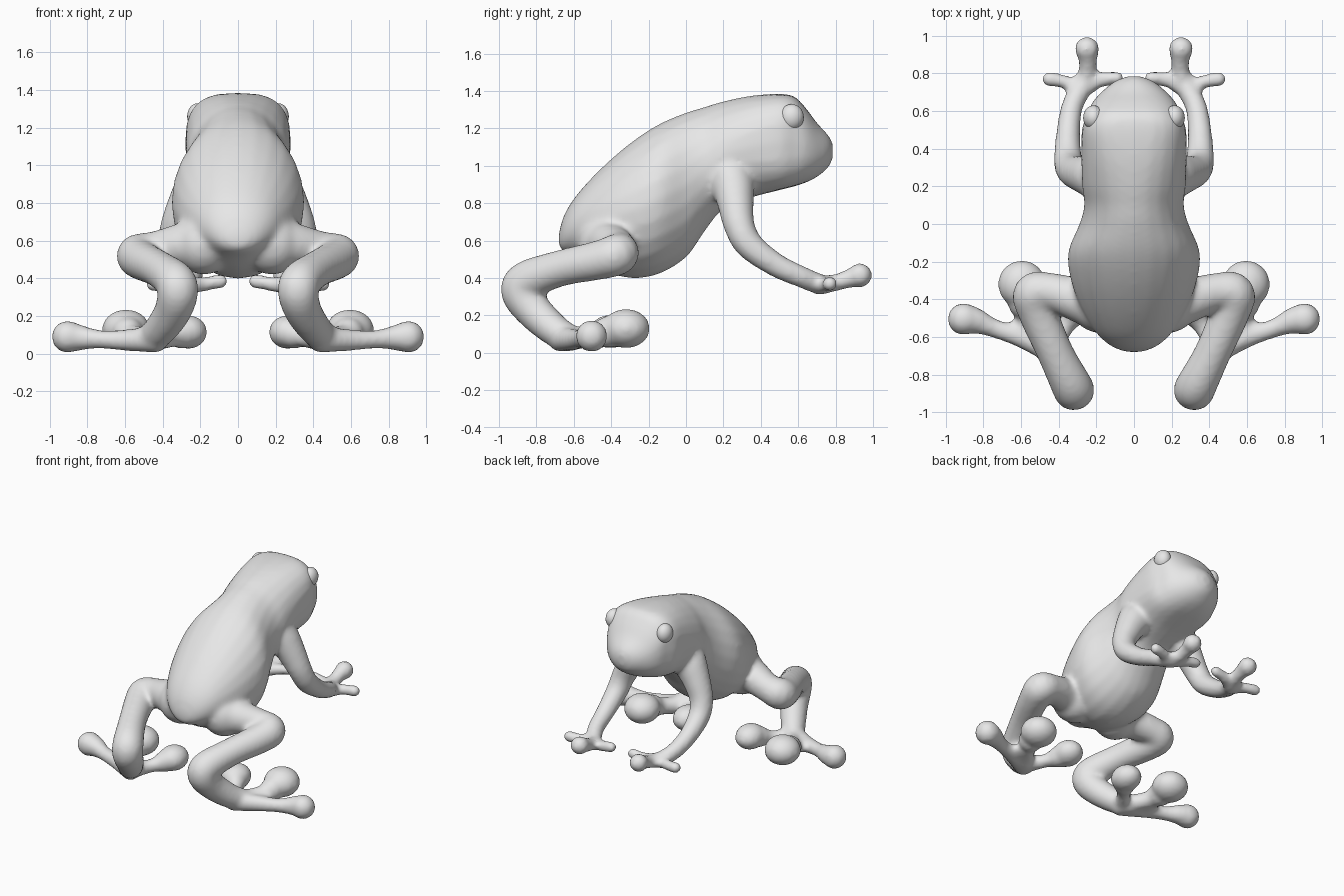
import bpy, bmesh, math
from mathutils import Vector, Matrix

cube = bpy.data.objects.get("Cube")
if cube:
    bpy.data.objects.remove(cube, do_unlink=True)

SIDES = 24
X, Z = Vector((1, 0, 0)), Vector((0, 0, 1))


def grey_material():
    mat = bpy.data.materials.new("plain grey")
    mat.use_nodes = True
    mat.diffuse_color = (0.8, 0.8, 0.8, 1)
    for node in mat.node_tree.nodes:
        if node.type == 'BSDF_PRINCIPLED':
            node.inputs["Base Color"].default_value = mat.diffuse_color
    return mat


def smooth_path(rows, steps=5):
    """Catmull-Rom interpolation of rows of numbers."""
    rows = [Vector(r) for r in rows]
    padded = [rows[0]] + rows + [rows[-1]]
    result = []
    for a, b, c, d in zip(padded, padded[1:], padded[2:], padded[3:]):
        for i in range(steps):
            t = i / steps
            result.append(b + (c - a) * (t / 2)
                          + (a * 2 - b * 5 + c * 4 - d) * (t * t / 2)
                          + (b * 3 - a - c * 3 + d) * (t ** 3 / 2))
    return result + [rows[-1]]


def loft(bm, rings):
    """Skin (centre, u axis, v axis, power) superellipses into a closed solid."""
    def bend(value, power):
        return math.copysign(abs(value) ** power, value)
    loops = []
    for centre, u, v, power in rings:
        angles = [math.tau * i / SIDES for i in range(SIDES)]
        loops.append([bm.verts.new(centre + u * bend(math.cos(a), power)
                                   + v * bend(math.sin(a), power)) for a in angles])
    for low, high in zip(loops, loops[1:]):
        for i in range(SIDES):
            j = (i + 1) % SIDES
            bm.faces.new((low[i], low[j], high[j], high[i]))
    bm.faces.new(loops[0][::-1])
    bm.faces.new(loops[-1])


def ball(bm, centre, size):
    bmesh.ops.create_uvsphere(bm, u_segments=24, v_segments=16, radius=1,
                              matrix=Matrix.Translation(centre) @ Matrix.Diagonal((*size, 1)))


def limb(bm, side, rows):
    """Tube through (x, y, z, radius) rows, rounded at both ends."""
    path = smooth_path([(side * x, y, z, r) for x, y, z, r in rows])
    points = [p.to_3d() for p in path]
    rings = []
    for i, point in enumerate(points):
        tangent = points[min(i + 1, len(points) - 1)] - points[max(i - 1, 0)]
        if i == 0:
            u = tangent.orthogonal().normalized()
        else:
            u = (u - tangent * (u.dot(tangent) / tangent.length_squared)).normalized()
        v = tangent.normalized().cross(u)
        rings.append((point, u * path[i][3], v * path[i][3], 1))
    loft(bm, rings)
    for end in (0, -1):
        ball(bm, points[end], [path[end][3]] * 3)


def finish(name, bm, mat):
    bmesh.ops.recalc_face_normals(bm, faces=bm.faces)
    for face in bm.faces:
        face.smooth = True
    mesh = bpy.data.meshes.new(name)
    bm.to_mesh(mesh)
    bm.free()
    mesh.materials.append(mat)
    obj = bpy.data.objects.new(name, mesh)
    bpy.context.collection.objects.link(obj)
    return obj


grey = grey_material()
skin = bmesh.new()

# Torso and head: y, underside, top, half width, roundness (lower is boxier)
TORSO = [
    (-.68, .57, .64, .04, 1), (-.65, .54, .74, .12, 1), (-.58, .51, .85, .20, 1),
    (-.45, .44, .99, .28, 1), (-.3, .40, 1.12, .335, 1), (-.15, .42, 1.22, .35, 1),
    (0, .51, 1.285, .29, 1), (.1, .65, 1.315, .265, 1), (.2, .77, 1.345, .275, 1),
    (.35, .83, 1.375, .28, .85), (.5, .87, 1.385, .277, .7), (.58, .89, 1.37, .25, .7),
    (.64, .91, 1.31, .225, .8), (.7, .94, 1.23, .175, .9), (.76, .99, 1.165, .10, 1),
    (.785, 1.04, 1.12, .03, 1),
]
loft(skin, [(Vector((0, y, (low + top) / 2)), X * wide, Z * ((top - low) / 2), power)
            for y, low, top, wide, power in smooth_path(TORSO)])

# Limbs: x, y, z, radius
ARM = [(.16, .22, 1.0, .11), (.215, .25, .9, .115), (.275, .265, .8, .098),
       (.33, .285, .68, .083), (.35, .34, .575, .076), (.35, .48, .47, .064),
       (.33, .62, .405, .058), (.28, .72, .365, .056)]
FINGERS = [
    [(.28, .71, .36, .052), (.25, .8, .375, .046), (.245, .88, .4, .052), (.25, .93, .415, .066)],
    [(.29, .71, .36, .05), (.37, .755, .365, .037), (.45, .77, .37, .041)],
    [(.27, .72, .36, .05), (.18, .765, .37, .04), (.09, .775, .385, .038)],
]
LEG = [(.18, -.42, .58, .16), (.3, -.4, .575, .12), (.44, -.36, .55, .1),
       (.53, -.37, .525, .112), (.51, -.47, .495, .105), (.42, -.68, .45, .097),
       (.335, -.85, .385, .108), (.32, -.88, .32, .108), (.35, -.81, .22, .098),
       (.42, -.70, .12, .086), (.48, -.62, .08, .072)]
TOES = [
    [(.44, -.67, .075, .07), (.6, -.6, .072, .057), (.74, -.555, .077, .05),
     (.84, -.515, .085, .07), (.905, -.505, .09, .086)],
    [(.46, -.64, .075, .068), (.55, -.5, .09, .06), (.585, -.42, .11, .085)],
    [(.45, -.66, .075, .068), (.36, -.54, .08, .048), (.3, -.46, .1, .075)],
]
for side in (1, -1):
    for part in [ARM, LEG] + FINGERS + TOES:
        limb(skin, side, part)
    # Swollen toe pads, and webs of foot and hand
    ball(skin, (side * .595, -.32, .13), (.128, .128, .105))
    ball(skin, (side * .265, -.40, .115), (.102, .117, .09))
    ball(skin, (side * .57, -.55, .075), (.09, .08, .045))
    ball(skin, (side * .275, .745, .365), (.075, .055, .04))

frog = finish("frog_body", skin, grey)
fuse = frog.modifiers.new("fuse", 'REMESH')
fuse.mode = 'VOXEL'
fuse.voxel_size = 0.016
fuse.use_smooth_shade = True
soften = frog.modifiers.new("soften", 'SMOOTH')
soften.factor = 0.5
soften.iterations = 10

# Eyes
for side, label in ((1, "left"), (-1, "right")):
    eye = bmesh.new()
    ball(eye, (side * .215, .565, 1.26), (.055, .065, .07))
    finish(label + "_eye", eye, grey)
